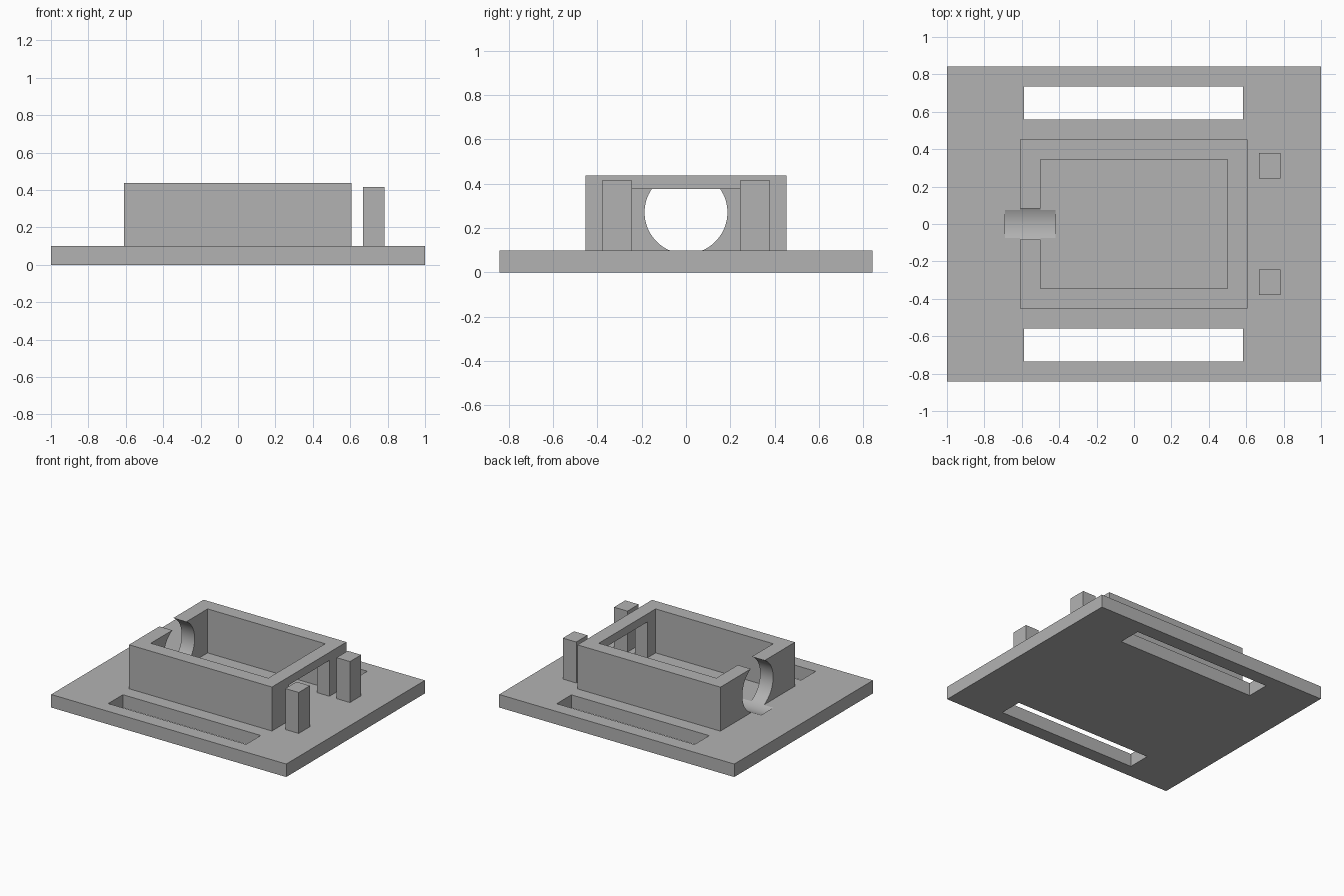
import bpy
import math

if "Cube" in bpy.data.objects:
    bpy.data.objects.remove(bpy.data.objects["Cube"], do_unlink=True)

grey = bpy.data.materials.new("plain_grey")
grey.use_nodes = True
grey.diffuse_color = (0.448, 0.448, 0.448, 1)
grey.node_tree.nodes["Principled BSDF"].inputs["Base Color"].default_value = grey.diffuse_color


def box(name, x, y, z):
    """Block spanning the given (low, high) ranges."""
    spans = (x, y, z)
    bpy.ops.mesh.primitive_cube_add(size=1, location=[sum(s) / 2 for s in spans])
    ob = bpy.context.object
    ob.name = name
    ob.scale = [s[1] - s[0] for s in spans]
    bpy.ops.object.transform_apply(location=False, rotation=False, scale=True)
    ob.data.materials.append(grey)
    return ob


def cut(target, *cutters):
    for cutter in cutters:
        mod = target.modifiers.new(cutter.name, "BOOLEAN")
        mod.operation = "DIFFERENCE"
        mod.solver = "EXACT"
        mod.object = cutter
        cutter.hide_render = True
        cutter.hide_set(True)
        cutter.display_type = "WIRE"


BASE_TOP = 0.1
WALL_TOP = 0.438

# Main solid parts
base = box("base_plate", (-1, 1), (-0.842, 0.842), (0, BASE_TOP))
walls = box("housing_walls", (-0.61, 0.606), (-0.453, 0.453), (BASE_TOP, WALL_TOP))

# Round opening through the right wall, grooving the base slightly
bpy.ops.mesh.primitive_cylinder_add(
    vertices=96, radius=0.187, depth=0.27,
    location=(-0.555, 0, 0.271), rotation=(0, math.pi / 2, 0))
bore = bpy.context.object
bore.name = "round_opening_cutter"
bore.data.materials.append(grey)
bpy.ops.object.shade_smooth_by_angle(angle=math.radians(30))

# Inner cavity and doorway in the left wall
cavity = box("cavity_cutter", (-0.5, 0.5), (-0.345, 0.345), (0.05, 0.6))
doorway = box("doorway_cutter", (0.4, 0.7), (-0.246, 0.246), (0.05, 0.376))
cut(walls, cavity, doorway, bore)
cut(base, bore)

# Mirrored strap slots and posts
for side, label in ((1, "back"), (-1, "front")):
    def span(a, b):
        return tuple(sorted((side * a, side * b)))
    slot = box(label + "_slot_cutter", (-0.588, 0.584), span(0.558, 0.736), (-0.1, 0.2))
    cut(base, slot)
    box(label + "_post", (0.668, 0.782), span(0.243, 0.379), (BASE_TOP, 0.415))
